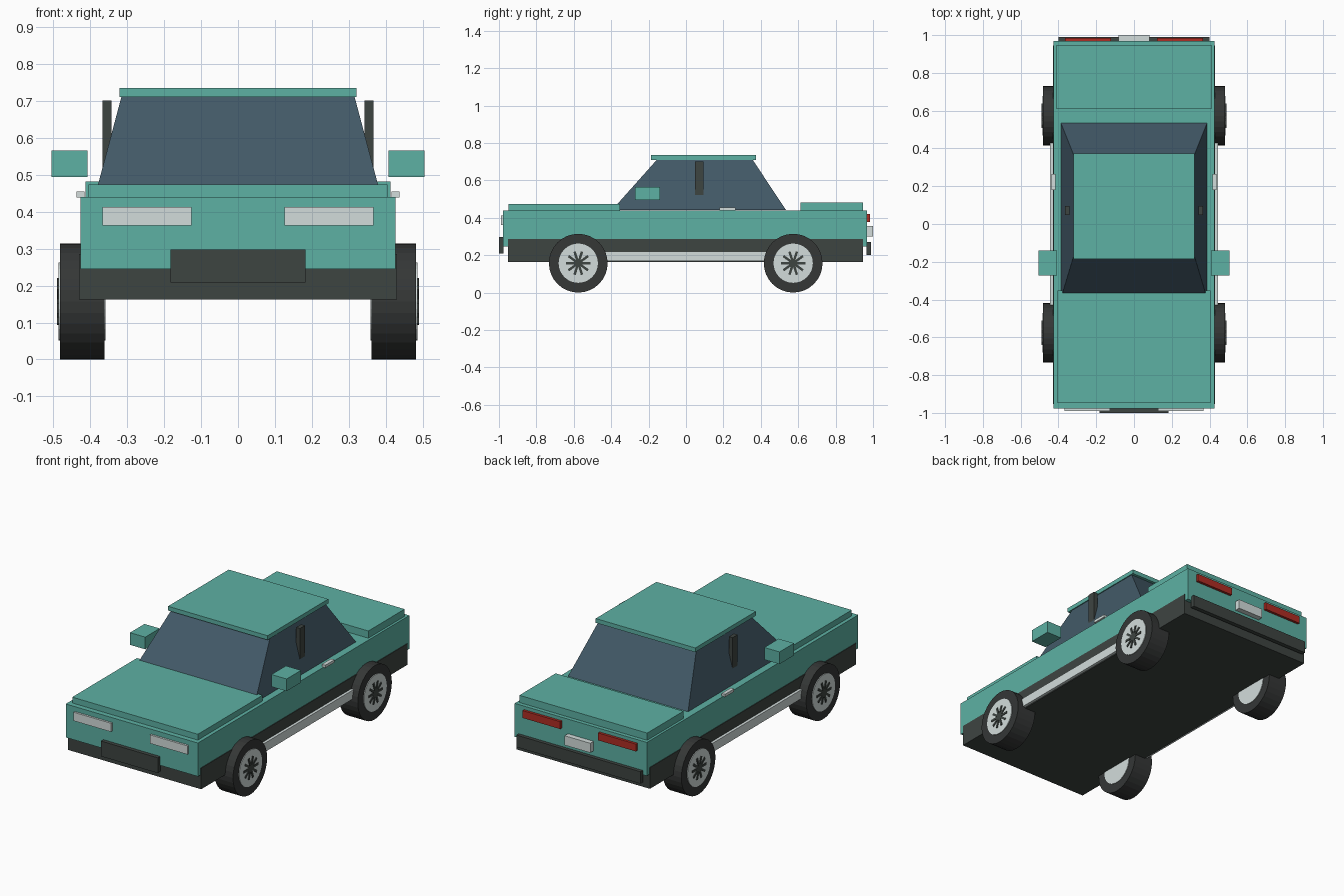
import bpy, bmesh, math
from mathutils import Matrix, Vector

if "Cube" in bpy.data.objects:
    bpy.data.objects.remove(bpy.data.objects["Cube"])


def material(name, rgb):
    m = bpy.data.materials.new(name)
    m.diffuse_color = (*rgb, 1)
    m.use_nodes = True
    m.node_tree.nodes["Principled BSDF"].inputs["Base Color"].default_value = m.diffuse_color
    return m


PAINT = material("teal paint", (0.11, 0.44, 0.37))
GLASS = material("tinted glass", (0.056, 0.102, 0.138))
DARK = material("dark trim", (0.048, 0.058, 0.053))
RUBBER = material("rubber", (0.035, 0.038, 0.037))
LIGHT = material("light trim", (0.65, 0.72, 0.71))
RED = material("tail red", (0.43, 0.026, 0.017))


def finish(name, bm, mat):
    bmesh.ops.recalc_face_normals(bm, faces=bm.faces)
    me = bpy.data.meshes.new(name)
    bm.to_mesh(me)
    bm.free()
    me.materials.append(mat)
    ob = bpy.data.objects.new(name, me)
    bpy.context.collection.objects.link(ob)
    return ob


def add_box(bm, x, y, z, rot=Matrix()):
    size = Vector((x[1] - x[0], y[1] - y[0], z[1] - z[0]))
    mid = Vector((x[0] + x[1], y[0] + y[1], z[0] + z[1])) / 2
    m = rot @ Matrix.Translation(mid) @ Matrix.Diagonal((*size, 1))
    bmesh.ops.create_cube(bm, size=1, matrix=m)


def box(name, x, y, z, mat):
    bm = bmesh.new()
    add_box(bm, x, y, z)
    return finish(name, bm, mat)


def pair(name, x, y, z, mat):
    box(name + "_right", x, y, z, mat)
    box(name + "_left", (-x[1], -x[0]), y, z, mat)


# body shell
box("lower_body", (-0.43, 0.43), (-0.953, 0.946), (0.162, 0.285), DARK)
box("upper_body", (-0.426, 0.426), (-0.978, 0.969), (0.245, 0.44), PAINT)
box("hood", (-0.405, 0.405), (-0.948, -0.352), (0.43, 0.474), PAINT)
box("trunk_lid", (-0.412, 0.412), (0.612, 0.946), (0.43, 0.482), PAINT)
box("roof", (-0.321, 0.321), (-0.186, 0.373), (0.71, 0.735), PAINT)

# tapered glass cabin
bm = bmesh.new()
add_box(bm, (-1, 1), (-1, 1), (0, 1))
for v in bm.verts:
    top = v.co.z > 0.5
    hx = 0.315 if top else 0.387
    front, back = (-0.154, 0.355) if top else (-0.395, 0.534)
    v.co = (math.copysign(hx, v.co.x), front if v.co.y < 0 else back, 0.712 if top else 0.442)
finish("cabin_glass", bm, GLASS)

# side fittings
pair("door_pillar", (0.342, 0.366), (0.047, 0.094), (0.46, 0.70), DARK)
pair("side_mirror", (0.407, 0.505), (-0.273, -0.14), (0.494, 0.565), PAINT)
pair("door_handle", (0.415, 0.437), (0.18, 0.264), (0.438, 0.454), LIGHT)
pair("side_sill", (0.42, 0.446), (-0.43, 0.43), (0.168, 0.22), LIGHT)

# front and rear fittings
pair("headlight", (0.126, 0.367), (-0.99, -0.97), (0.362, 0.412), LIGHT)
pair("tail_light", (0.122, 0.365), (0.96, 0.984), (0.377, 0.42), RED)
box("front_bumper", (-0.183, 0.183), (-1.0, -0.975), (0.208, 0.297), DARK)
box("rear_bumper", (-0.40, 0.40), (0.965, 0.99), (0.2, 0.27), DARK)
box("rear_plate", (-0.083, 0.083), (0.96, 1.0), (0.3, 0.355), LIGHT)


# wheels: lathed tyre, full-width rim disc, crossed spoke bars
def lathe(name, profile, mat, place, side, sides=32):
    bm = bmesh.new()
    rings = []
    for x, r in profile:
        rings.append([bm.verts.new((x * side, r * math.cos(2 * math.pi * i / sides),
                                    r * math.sin(2 * math.pi * i / sides))) for i in range(sides)])
    for a, b in zip(rings, rings[1:]):
        for i in range(sides):
            j = (i + 1) % sides
            bm.faces.new((a[i], a[j], b[j], b[i]))
    bm.faces.new(rings[0])
    bm.faces.new(rings[-1])
    finish(name, bm, mat).location = place


for end, y in (("front", -0.576), ("rear", 0.573)):
    for label, s in (("right", 1), ("left", -1)):
        tag = f"{end}_{label}"
        place = (0, y, 0.157)
        lathe("tyre_" + tag, [(0.361, 0.157), (0.481, 0.157)], RUBBER, place, s)
        lathe("rim_" + tag, [(0.358, 0.105), (0.485, 0.105)], LIGHT, place, s)
        bm = bmesh.new()
        xs = sorted((0.47 * s, 0.489 * s))
        for k in range(5):
            rot = Matrix.Rotation(math.pi * k / 5, 4, 'X')
            add_box(bm, xs, (-0.065, 0.065), (-0.0065, 0.0065), rot)
        finish("spokes_" + tag, bm, DARK).location = place
